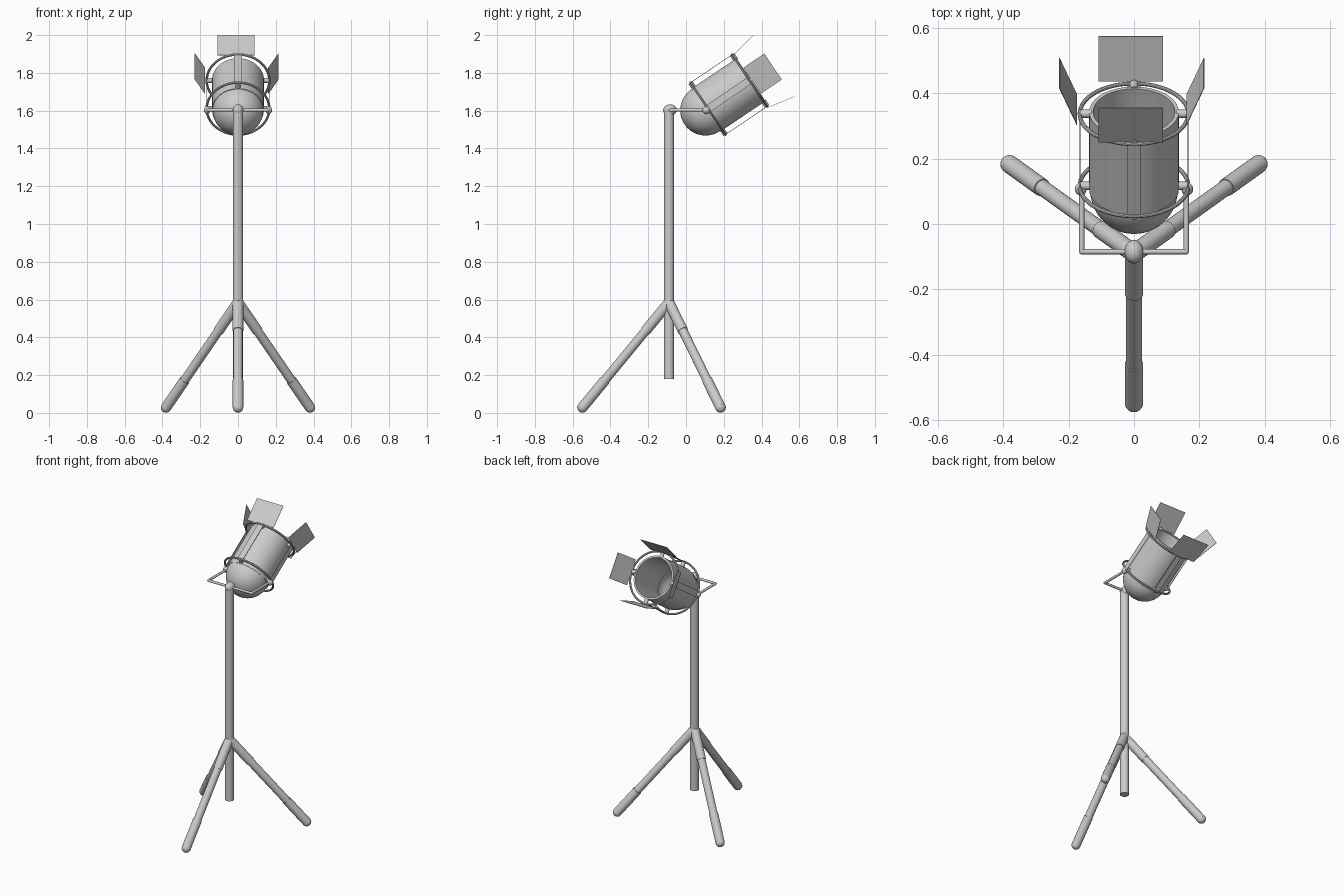
import bpy, math
from mathutils import Vector, Matrix

if "Cube" in bpy.data.objects:
    bpy.data.objects.remove(bpy.data.objects["Cube"])

# Lamp head frame: local z is the optical axis, local -y is "up" on the head
PIVOT = Vector((0, 0.105, 1.603))
HEAD = Matrix.Translation(PIVOT) @ Matrix.Rotation(math.radians(-56), 4, 'X')


def finish(name, smooth=True):
    ob = bpy.context.object
    ob.name = name
    if smooth:
        bpy.ops.object.shade_smooth_by_angle(angle=math.radians(35))
    return ob


def rod(name, a, b, r, sides=24):
    a, b = Vector(a), Vector(b)
    bpy.ops.mesh.primitive_cylinder_add(vertices=sides, radius=r, depth=(b - a).length,
                                        location=(a + b) / 2,
                                        rotation=(b - a).to_track_quat('Z', 'Y').to_euler())
    return finish(name)


def ball(name, loc, size):
    bpy.ops.mesh.primitive_uv_sphere_add(segments=24, ring_count=12, radius=1, location=loc)
    bpy.context.object.scale = size
    bpy.ops.object.transform_apply(location=False, rotation=False, scale=True)
    return finish(name)


def mesh_object(name, verts, faces, matrix, smooth=True):
    me = bpy.data.meshes.new(name)
    me.from_pydata(verts, [], faces)
    ob = bpy.data.objects.new(name, me)
    bpy.context.collection.objects.link(ob)
    ob.matrix_world = matrix
    bpy.ops.object.select_all(action='DESELECT')
    ob.select_set(True)
    bpy.context.view_layer.objects.active = ob
    return finish(name, smooth)


def lathe(name, profile, closed=False, n=64):
    verts = [(r * math.cos(2 * math.pi * i / n), r * math.sin(2 * math.pi * i / n), z)
             for r, z in profile for i in range(n)]
    m = len(profile)
    faces = []
    for j in range(m if closed else m - 1):
        k = (j + 1) % m
        for i in range(n):
            i2 = (i + 1) % n
            faces.append((j * n + i, j * n + i2, k * n + i2, k * n + i))
    return mesh_object(name, verts, faces, HEAD)


# Pole and top joint
POLE_Y = -0.09
rod("pole", (0, POLE_Y, 0.18), (0, POLE_Y, 1.61), 0.027, 32)
ball("pole_top_joint", (0, -0.085, 1.603), (0.029, 0.036, 0.031))

# Tripod legs: thin tube with thicker upper and lower sleeves and round feet
top = Vector((0, POLE_Y, 0.585))
for tag, foot in (("front", (0, -0.548, 0.029)),
                  ("left", (-0.381, 0.183, 0.029)),
                  ("right", (0.381, 0.183, 0.029))):
    foot = Vector(foot)
    rod(tag + "_leg", top, foot, 0.0245)
    rod(tag + "_leg_upper_sleeve", top, top.lerp(foot, 0.27), 0.028)
    rod(tag + "_leg_lower_sleeve", top.lerp(foot, 0.74), foot, 0.028)
    ball(tag + "_foot", foot, (0.028,) * 3)
ball("leg_hub", top, (0.029,) * 3)

# Yoke holding the head
YX = 0.16
rod("yoke_crossbar", (-YX, -0.085, 1.603), (YX, -0.085, 1.603), 0.008, 16)
for s, tag in ((-1, "left"), (1, "right")):
    rod(tag + "_yoke_arm", (s * YX, -0.085, 1.603), (s * YX, 0.105, 1.603), 0.008, 16)
    ball(tag + "_yoke_corner", (s * YX, -0.085, 1.603), (0.008,) * 3)
    ball(tag + "_pivot_knob", (s * (YX + 0.003), 0.107, 1.603), (0.018, 0.02, 0.02))

# Lamp housing: rounded back shell and open barrel
angles = [math.pi / 2 * i / 12 for i in range(13)]
outer = [(0.134 * math.sin(a) + 1e-4, -0.136 * math.cos(a)) for a in angles]
inner = [(0.121 * math.sin(a) + 1e-4, -0.123 * math.cos(a)) for a in reversed(angles)]
lathe("housing_back", outer + inner)
lathe("housing_barrel", [(0.137, 0.0), (0.137, 0.288), (0.125, 0.288), (0.125, 0.0)], closed=True)

# Two guard rings with four stubs each
RING = 0.166
for tag, t in (("rear", 0.014), ("front", 0.28)):
    bpy.ops.mesh.primitive_torus_add(major_radius=RING, minor_radius=0.0065,
                                     major_segments=64, minor_segments=10)
    finish(tag + "_ring").matrix_world = HEAD @ Matrix.Translation((0, 0, t))
    for k in range(4):
        d = Matrix.Rotation(k * math.pi / 2, 4, 'Z') @ Vector((1, 0, 0))
        z = Vector((0, 0, t))
        rod(f"{tag}_ring_stub_{k}", HEAD @ (d * 0.13 + z), HEAD @ (d * RING + z), 0.013, 16)

# Four flat straps joining the rings, four flared barn doors
def plate(name, k, r0, r1, z0, z1, half, thick, offset=(0, 0, 0)):
    verts = [(r + e, w, z) for e in (0, thick)
             for r, w, z in ((r0, -half, z0), (r0, half, z0), (r1, half, z1), (r1, -half, z1))]
    faces = [(0, 3, 2, 1), (4, 5, 6, 7), (0, 1, 5, 4), (1, 2, 6, 5), (2, 3, 7, 6), (3, 0, 4, 7)]
    turn = Matrix.Rotation(k * math.pi / 2, 4, 'Z')
    mesh_object(name, verts, faces, HEAD @ Matrix.Translation(offset) @ turn, False)

for k in range(4):
    plate(f"strap_{k}", k, 0.164, 0.164, 0.014, 0.28, 0.02, 0.003)
    if k % 2 == 0:
        plate(f"side_door_{k}", k, 0.167, 0.220, 0.29, 0.424, 0.083, 0.002, (-0.007, 0.008, 0))
    else:
        plate(f"barn_door_{k}", k, 0.165, 0.195, 0.283, 0.43, 0.098, 0.002, (-0.01, 0.007, 0))
